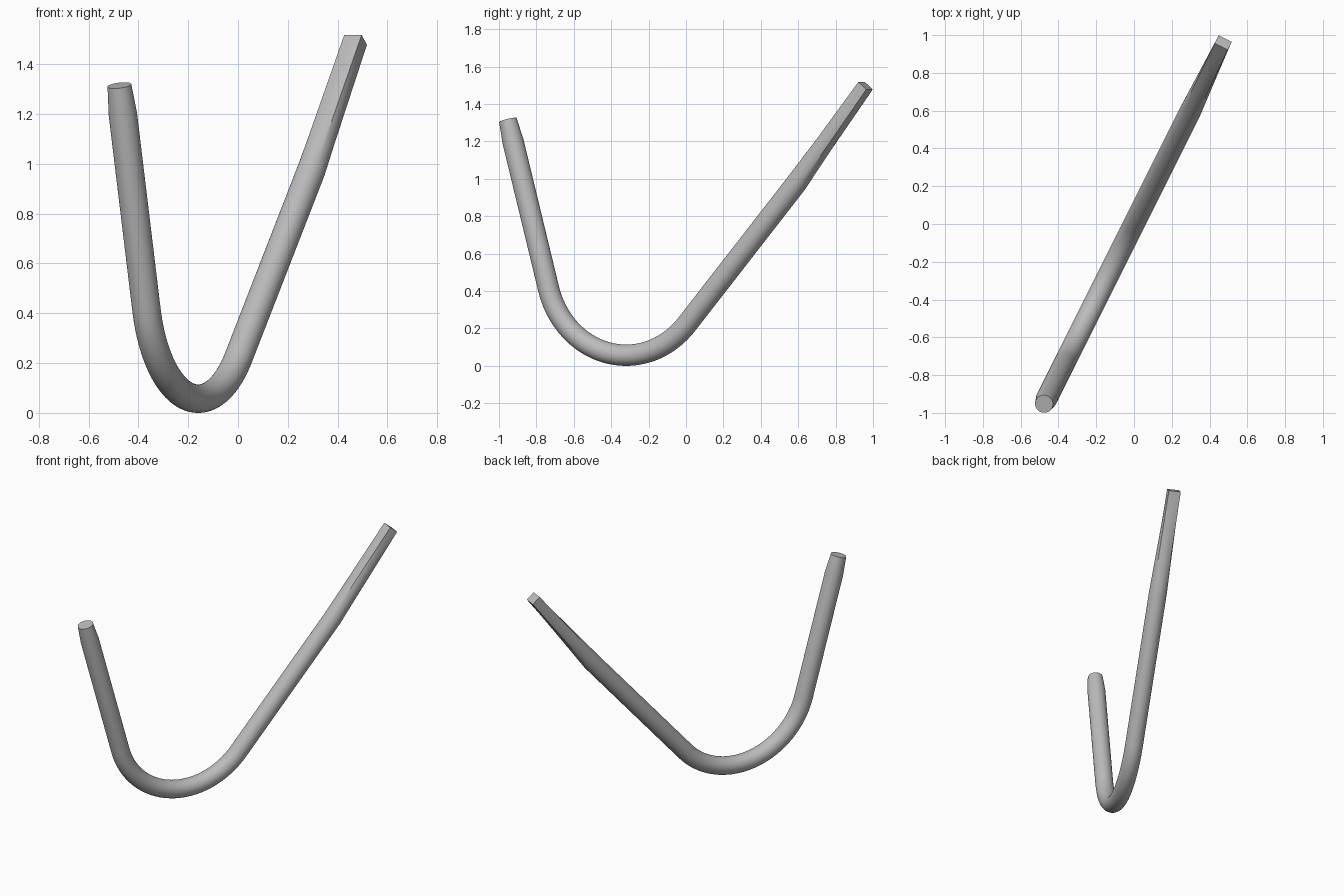
import bpy, bmesh, math
from mathutils import Vector

if "Cube" in bpy.data.objects:
    bpy.data.objects.remove(bpy.data.objects["Cube"])

SIDES = 64
ROD_R, TIP_R, BEND_R = 0.057, 0.048, 0.48
BEND_S = -0.358                       # position of the lowest point along the rod's plane
A0, A1 = math.radians(-74.9), math.radians(49)
ALONG = Vector((0.4472, 0.8944, 0))   # the rod lies in one vertical plane
ACROSS = Vector((0.8944, -0.4472, 0))


def arc(a):
    return BEND_S + BEND_R * math.sin(a), ROD_R + BEND_R * (1 - math.cos(a))


def section(s, z, angle, radius, square=0.0, shift=0.0):
    """One ring, blended from a circle towards a rectangle."""
    centre = ALONG * s + ACROSS * shift + Vector((0, 0, z))
    normal = ALONG * -math.sin(angle) + Vector((0, 0, math.cos(angle)))
    ring = []
    for i in range(SIDES):
        t = 2 * math.pi * i / SIDES
        c, n = math.cos(t), math.sin(t)
        m = max(abs(c), abs(n))
        u = (1 - square) * radius * c + square * 0.039 * c / m
        v = (1 - square) * radius * n + square * 0.031 * n / m
        ring.append(centre + ACROSS * u + normal * v)
    return ring


rings = []
# short leg: tapered round tip, then straight down to the bend
s0, z0 = arc(A0)
for z, r in ((1.315, TIP_R), (1.2, ROD_R)):
    rings.append(section(s0 + (z - z0) / math.tan(A0), z, A0, r))
# round bend
for i in range(41):
    a = A0 + (A1 - A0) * i / 40
    rings.append(section(*arc(a), a, ROD_R))
# long leg: straight round part, then round-to-square end
s1, z1 = arc(A1)
ks = 0.66
kz = z1 + (ks - s1) * math.tan(A1)
for i in range(21):
    t = i / 20
    rings.append(section(ks + (1.07 - ks) * t, kz + (1.498 - kz) * t,
                         A1 + math.radians(1.5) * t, ROD_R, t, -0.007 * t))

# skin the rings and cap both ends
bm = bmesh.new()
loops = [[bm.verts.new(p) for p in ring] for ring in rings]
for a, b in zip(loops, loops[1:]):
    for i in range(SIDES):
        j = (i + 1) % SIDES
        bm.faces.new((a[i], a[j], b[j], b[i]))
bm.faces.new(loops[0])
bm.faces.new(loops[-1])
bmesh.ops.recalc_face_normals(bm, faces=bm.faces)
mesh = bpy.data.meshes.new("bent_rod")
bm.to_mesh(mesh)
bm.free()

rod = bpy.data.objects.new("bent_rod", mesh)
bpy.context.collection.objects.link(rod)
grey = bpy.data.materials.new("grey_metal")
grey.diffuse_color = (0.5, 0.5, 0.5, 1)
grey.use_nodes = True
grey.node_tree.nodes["Principled BSDF"].inputs["Base Color"].default_value = grey.diffuse_color
mesh.materials.append(grey)

bpy.context.view_layer.objects.active = rod
rod.select_set(True)
bpy.ops.object.shade_smooth_by_angle(angle=math.radians(30))
